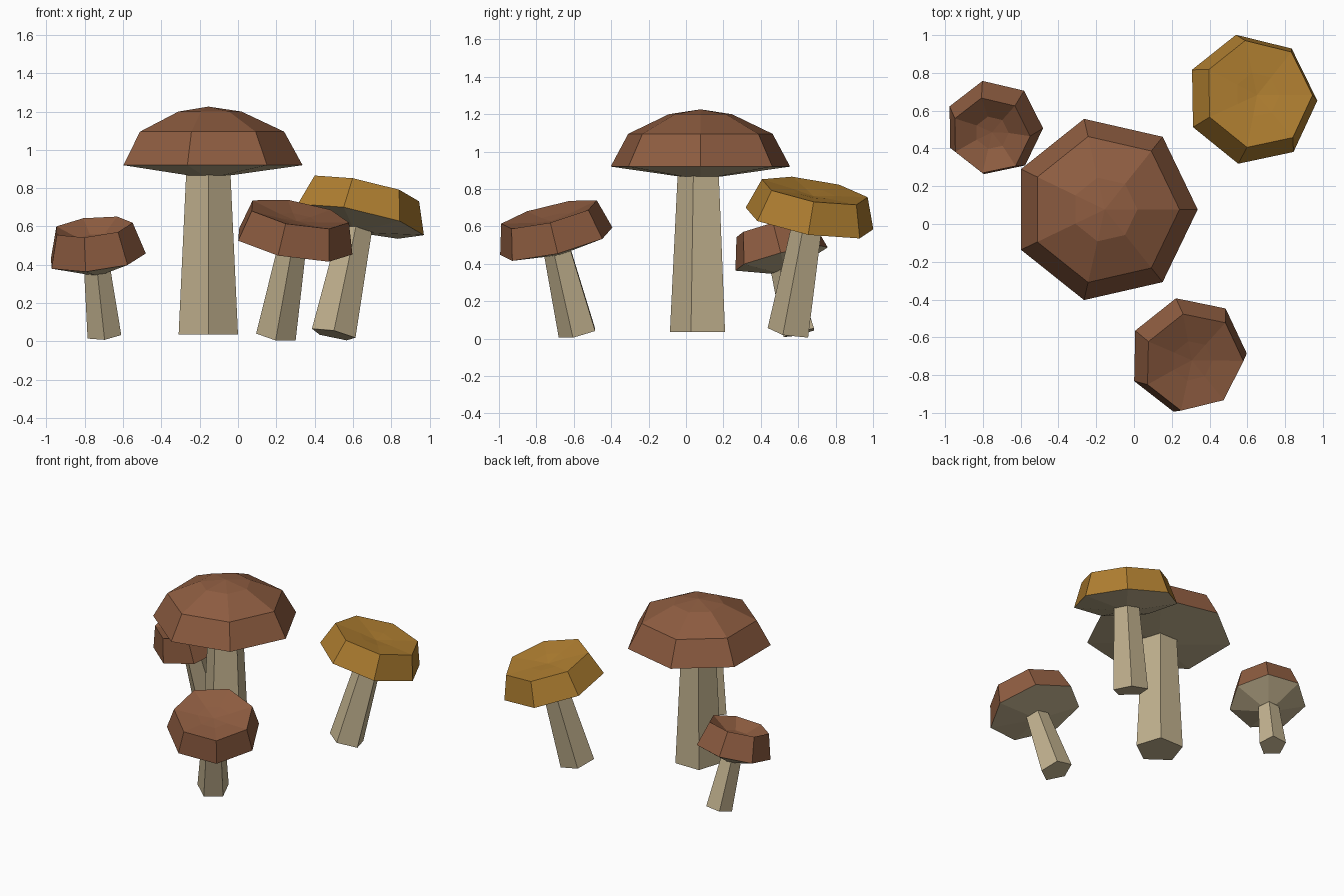
import bpy, bmesh, math
from mathutils import Vector, Matrix

if "Cube" in bpy.data.objects:
    bpy.data.objects.remove(bpy.data.objects["Cube"])


def material(name, rgb):
    m = bpy.data.materials.new(name)
    m.diffuse_color = (*rgb, 1)
    m.use_nodes = True
    m.node_tree.nodes["Principled BSDF"].inputs["Base Color"].default_value = m.diffuse_color
    return m


BROWN = material("brown cap", (0.27, 0.108, 0.052))
OCHRE = material("ochre cap", (0.43, 0.21, 0.03))
CREAM = material("cream stem", (0.54, 0.445, 0.275))


def lathe(name, profile, sides, phase, matrix, mats, pale_bands=0):
    """Faceted solid of revolution; profile runs bottom to top, r = 0 is a tip.
    The bottom face and the first pale_bands bands use the second material."""
    bm = bmesh.new()
    rings = []
    for r, z in profile:
        if r == 0:
            rings.append([bm.verts.new((0, 0, z))] * sides)
        else:
            rings.append([bm.verts.new((r * math.cos(phase + math.tau * i / sides),
                                        r * math.sin(phase + math.tau * i / sides), z))
                          for i in range(sides)])
    pale = len(mats) - 1
    for b, (low, high) in enumerate(zip(rings, rings[1:])):
        for i in range(sides):
            j = (i + 1) % sides
            corners = list(dict.fromkeys([low[i], low[j], high[j], high[i]]))
            bm.faces.new(corners).material_index = pale if b < pale_bands else 0
    bm.faces.new(rings[0][::-1]).material_index = pale
    if profile[-1][0] > 0:
        bm.faces.new(rings[-1])
    bmesh.ops.recalc_face_normals(bm, faces=bm.faces)
    mesh = bpy.data.meshes.new(name)
    bm.to_mesh(mesh)
    bm.free()
    for m in mats:
        mesh.materials.append(m)
    ob = bpy.data.objects.new(name, mesh)
    ob.matrix_world = matrix
    bpy.context.collection.objects.link(ob)


def mushroom(name, centre, axis, top, depth, stem, mat):
    """centre = middle of the cap rim, axis = growing direction,
    top = cap profile from the rim up, stem = (foot radius, neck radius, length)."""
    tilt = Vector((0, 0, 1)).rotation_difference(Vector(axis)).to_matrix().to_4x4()
    frame = Matrix.Translation(centre) @ tilt
    foot, neck, length = stem
    # cap: 7 sides, with a pale underside sloping down to the stem
    lathe(name + "_cap", [(neck * 0.95, -depth)] + top, 7, 0, frame, [mat, CREAM], 1)
    # stem: 5 sides, one corner to the front
    lathe(name + "_stem", [(foot, -length), (neck, -depth + 0.002)], 5,
          -math.pi / 2, frame, [CREAM])


# large upright mushroom with a domed cap
mushroom("large_mushroom", (-0.155, 0.077, 0.92), (0, 0, 1),
         [(0.492, 0), (0.396, 0.175), (0.173, 0.28), (0, 0.306)],
         0.053, (0.163, 0.122, 0.885), BROWN)
# ochre mushroom, back right
mushroom("ochre_mushroom", (0.623, 0.659, 0.627), (0.21, 0.173, 1),
         [(0.355, 0), (0.294, 0.17), (0.12, 0.155), (0, 0.14)],
         0.045, (0.122, 0.09, 0.612), OCHRE)
# brown mushroom, front right
mushroom("front_mushroom", (0.285, -0.692, 0.509), (0.181, -0.248, 1),
         [(0.317, 0), (0.27, 0.165), (0.11, 0.137), (0, 0.125)],
         0.05, (0.11, 0.08, 0.50), BROWN)
# small brown mushroom with a hollow cap, back left
mushroom("small_mushroom", (-0.741, 0.51, 0.432), (-0.108, -0.254, 1),
         [(0.261, 0), (0.21, 0.172), (0.09, 0.11), (0, 0.1)],
         0.07, (0.093, 0.073, 0.416), BROWN)
